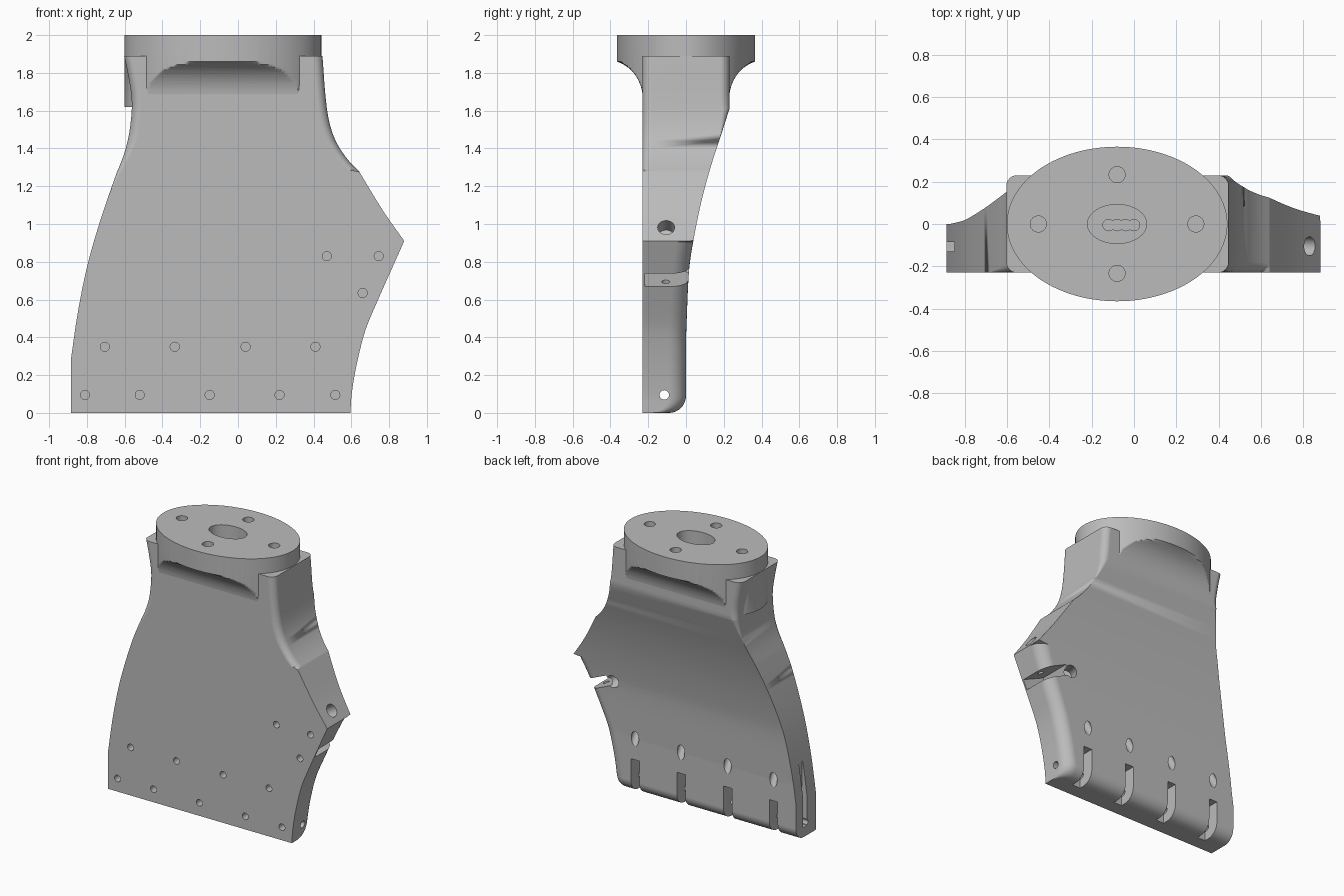
import bpy, bmesh, math
from mathutils import Vector, Matrix

cube = bpy.data.objects.get("Cube")
if cube:
    bpy.data.objects.remove(cube, do_unlink=True)

grey = bpy.data.materials.new("plain_grey")
grey.use_nodes = True
COLOUR = (0.5, 0.5, 0.5, 1)
grey.diffuse_color = COLOUR
grey.node_tree.nodes["Principled BSDF"].inputs["Base Color"].default_value = COLOUR

FRONT = -0.23
MID_X = -0.08


def along(runs, z):
    """Smooth curve value at height z; separate runs meet in sharp corners."""
    run = next((r for r in runs if z <= r[-1][0]), runs[-1])
    k = max(i for i in range(len(run) - 1) if i == 0 or run[i][0] <= z)

    def slope(i):
        a, b = run[max(i - 1, 0)], run[min(i + 1, len(run) - 1)]
        return (b[1] - a[1]) / (b[0] - a[0])
    (za, a), (zb, b) = run[k], run[k + 1]
    h = zb - za
    t = (z - za) / h
    return (a * (1 + 2 * t) * (1 - t) ** 2 + slope(k) * h * t * (1 - t) ** 2
            + b * t * t * (3 - 2 * t) + slope(k + 1) * h * t * t * (t - 1))


def ramp(z, lo, hi):
    return min(max((z - lo) / (hi - lo), 0), 1)


def make_object(name, bm):
    mesh = bpy.data.meshes.new(name)
    bmesh.ops.recalc_face_normals(bm, faces=bm.faces)
    bm.to_mesh(mesh)
    bm.free()
    mesh.materials.append(grey)
    obj = bpy.data.objects.new(name, mesh)
    bpy.context.collection.objects.link(obj)
    return obj


def loft(name, rings):
    bm = bmesh.new()
    loops = [[bm.verts.new(p) for p in ring] for ring in rings]
    n = len(loops[0])
    for a, b in zip(loops, loops[1:]):
        for i in range(n):
            j = (i + 1) % n
            bm.faces.new((a[i], a[j], b[j], b[i]))
    bm.faces.new(loops[0][::-1])
    bm.faces.new(loops[-1])
    bmesh.ops.remove_doubles(bm, verts=bm.verts, dist=0.0002)
    return make_object(name, bm)


# Palm outline (height, offset) and thickness of the back
left_side = [[(0, -0.885), (0.28, -0.885)],
             [(0.28, -0.885), (0.52, -0.85), (0.77, -0.8), (1.0, -0.735), (1.25, -0.65),
              (1.38, -0.6), (1.5, -0.573), (1.65, -0.562), (1.78, -0.58), (1.89, -0.603)]]
right_side = [[(0, 0.595), (0.1, 0.602), (0.25, 0.627), (0.43, 0.672), (0.55, 0.72), (0.91, 0.88)],
              [(0.91, 0.88), (1.07, 0.768), (1.28, 0.64)],
              [(1.28, 0.64), (1.33, 0.59), (1.42, 0.527), (1.52, 0.488), (1.65, 0.466), (1.89, 0.447)]]
back_side = [[(0, 0), (0.4, 0)],
             [(0.4, 0), (0.75, 0.016), (0.9, 0.037), (1.1, 0.077), (1.3, 0.13), (1.5, 0.195), (1.61, 0.23)],
             [(1.61, 0.23), (1.89, 0.23)]]


def palm_ring(z):
    xl, xr = along(left_side, z), along(right_side, z)
    yb = along(back_side, z)
    if z < 0.09:
        yb += math.sqrt(max(0.09 ** 2 - (0.09 - z) ** 2, 0)) - 0.09
    neck = 0.05 * ramp(z, 1.45, 1.65)
    corners = [(xr, yb, 0.09 * (1 - ramp(z, 0.905, 0.912)) + neck, 0),
               (xl, yb, neck, 1),
               (xl, FRONT, 0.05 * ramp(z, 1.15, 1.45), 2),
               (xr, FRONT, 0.05 * ramp(z, 1.275, 1.285), 3)]
    ring = []
    for x, y, r, quarter in corners:
        cx = x - r * (1 if quarter in (0, 3) else -1)
        cy = y - r * (1 if quarter < 2 else -1)
        for i in range(9):
            a = math.pi / 2 * (quarter + i / 8)
            ring.append((cx + r * math.cos(a), cy + r * math.sin(a), z))
    return ring


levels = {0.09 * (1 - math.cos(math.pi / 2 * i / 8)) for i in range(9)}
levels |= {0.12 + 0.04 * i for i in range(44)} | {0.28, 0.905, 0.91, 0.912, 1.275, 1.285, 1.61, 1.89}
palm = loft("palm", [palm_ring(z) for z in sorted(levels)])


# Oval wrist mount, flaring out of the neck
def mount_ring(z, limit):
    ring = []
    for i in range(160):
        a = 2 * math.pi * i / 160
        y = 0.365 * math.sin(a)
        ring.append((MID_X + 0.521 * math.cos(a), max(-limit, min(limit, y)), z))
    return ring


rings = [mount_ring(1.62, 0.2)]
for i in range(15):
    t = 0.96 * i / 14
    flare = (1 - math.sqrt(1 - t * t)) / (1 - math.sqrt(1 - 0.96 ** 2))
    rings.append(mount_ring(1.66 + 0.2 * i / 14, 0.2285 + 0.137 * flare))
rings.append(mount_ring(2, 0.37))
mount = loft("wrist_mount", rings)

# Cutters gathered into one helper mesh
cut = bmesh.new()


def drill(start, end, r, squash=1):
    start, end = Vector(start), Vector(end)
    d = end - start
    m = (Matrix.Translation((start + end) / 2) @ d.to_track_quat('Z', 'Y').to_matrix().to_4x4()
         @ Matrix.Diagonal((1, squash, 1, 1)))
    bmesh.ops.create_cone(cut, cap_ends=True, segments=32, radius1=r, radius2=r, depth=d.length, matrix=m)


def box(centre, size, tilt=0):
    m = (Matrix.Translation(centre) @ Matrix.Rotation(tilt, 4, 'Y')
         @ Matrix.Diagonal((*size, 1)))
    bmesh.ops.create_cube(cut, size=1, matrix=m)


# Wrist bore and screw holes
drill((MID_X, 0, 2.1), (MID_X, 0, 1.86), 0.14, 0.66)
for dx in (-0.04, 0, 0.04, 0.08):
    drill((MID_X + dx, -0.005, 1.9), (MID_X + dx, -0.005, 1.5), 0.027)
for sx, sy in ((1, 0), (-1, 0), (0, 1), (0, -1)):
    p = (MID_X + 0.372 * sx, 0.233 * sy)
    drill((*p, 2.1), (*p, 1.88), 0.038)

# Finger slots, cord exits and upper pins
for x in (-0.705, -0.335, 0.04, 0.41):
    box((x, 0.02, 0.07), (0.068, 0.29, 0.36))
    drill((x, 0.1, 0.25), (x, -0.06, 0.5), 0.03)
    drill((x, -0.3, 0.35), (x, -0.16, 0.35), 0.024)

# Lower pins and the long cross pin
for x in (-0.81, -0.52, -0.15, 0.22, 0.515):
    drill((x, -0.3, 0.095), (x, -0.15, 0.095), 0.024)
drill((-1, -0.115, 0.095), (1, -0.115, 0.095), 0.025)

# Side groove, thumb pins, thumb notch, cord exit and thumb socket
box((-0.885, -0.108, 0.3), (0.08, 0.045, 0.46))
for x, z in ((0.47, 0.83), (0.745, 0.83), (0.66, 0.635)):
    drill((x, -0.3, z), (x, -0.15, z), 0.024)
box((0.735, 0.05, 0.727), (0.27, 0.536, 0.075), math.radians(24))
drill((0.69, -0.107, 0.62), (0.765, -0.107, 0.83), 0.022)
drill((0.53, -0.1, 0.81), (0.6, 0.08, 0.77), 0.045)
drill((0.92, -0.105, 1.04), (0.75, -0.105, 0.93), 0.045)
cutter = make_object("hole_cutter", cut)
cutter.hide_render = True


def boolean(target, other, operation):
    mod = target.modifiers.new(operation.lower(), 'BOOLEAN')
    mod.operation, mod.object = operation, other
    mod.solver = 'EXACT'
    mod.use_self = operation == 'DIFFERENCE'
    bpy.context.view_layer.objects.active = target
    bpy.ops.object.modifier_apply(modifier=mod.name)
    bpy.data.objects.remove(other, do_unlink=True)


boolean(palm, mount, 'UNION')
boolean(palm, cutter, 'DIFFERENCE')

# Merge coplanar strips and shade
bm = bmesh.new()
bm.from_mesh(palm.data)
bmesh.ops.dissolve_limit(bm, angle_limit=math.radians(0.2), verts=bm.verts, edges=bm.edges)
bm.to_mesh(palm.data)
bm.free()
bpy.ops.object.select_all(action='DESELECT')
palm.select_set(True)
bpy.context.view_layer.objects.active = palm
bpy.ops.object.shade_smooth_by_angle(angle=math.radians(25))
weighted = palm.modifiers.new("weighted_normals", 'WEIGHTED_NORMAL')
weighted.keep_sharp = True
